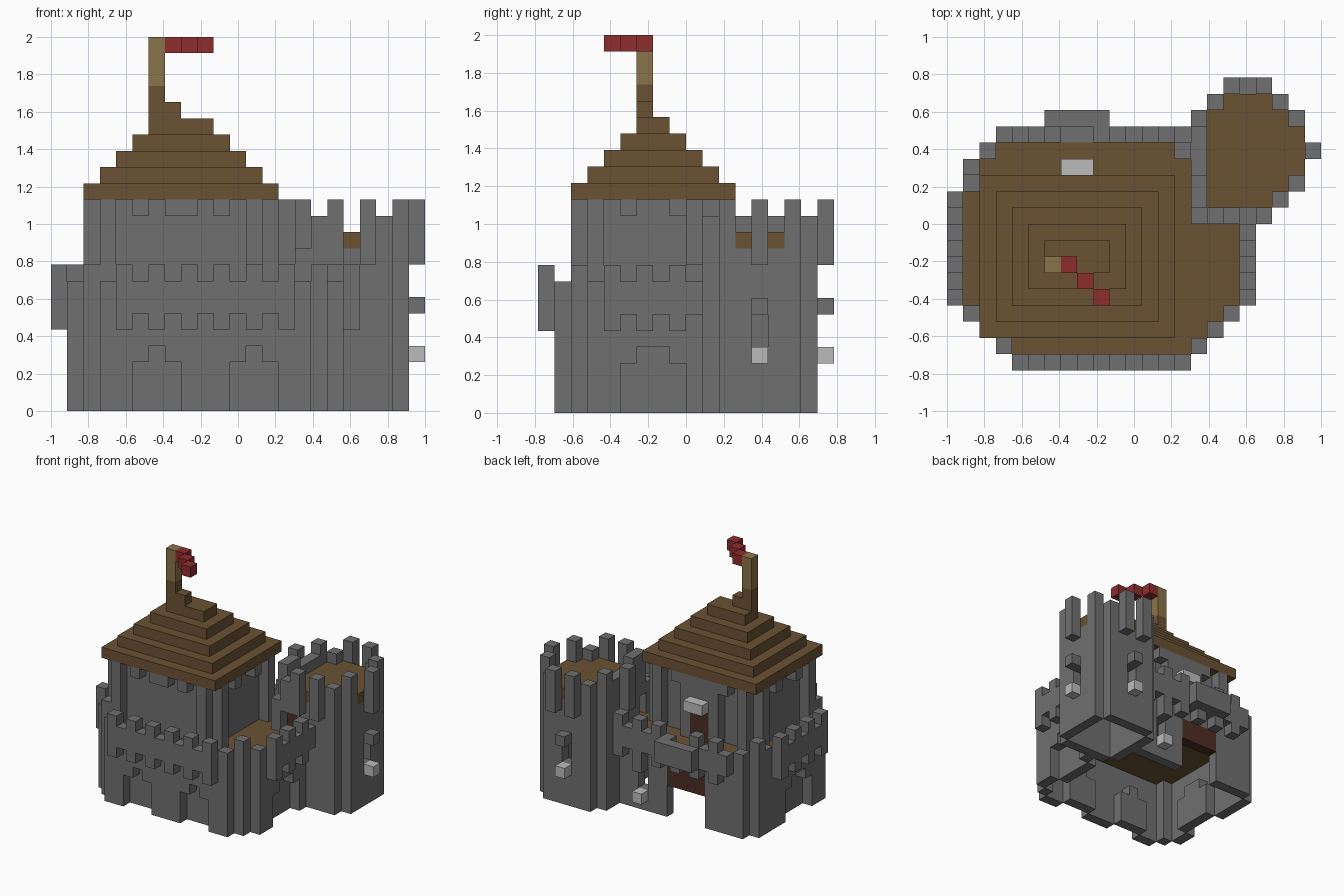
import bpy, bmesh
from mathutils import Vector

old = bpy.data.objects.get("Cube")
if old:
    bpy.data.objects.remove(old, do_unlink=True)

U = 2 / 23                      # edge of one block
OFFSET = Vector((-1, -9 * U, 0))
grid = {}                       # block -> part name


def box(part, xs, ys, zs):
    """Fill block ranges given as (first, end) or a single index."""
    spans = [range(*s) if isinstance(s, tuple) else (s,) for s in (xs, ys, zs)]
    for i in spans[0]:
        for j in spans[1]:
            for k in spans[2]:
                if part:
                    grid[i, j, k] = part
                else:
                    grid.pop((i, j, k), None)


def edge(cells):
    return {(i, j) for i, j in cells
            if not {(i + 1, j), (i - 1, j), (i, j + 1), (i, j - 1)} <= cells}


# Main castle: hollow wall with stepped corners and a timber walkway
rows = {1: (3, 16), 2: (2, 17), 13: (2, 15)}
yard = {(i, j) for j in range(1, 14) for i in range(*rows.get(j, (1, 18)))}
corners = {(3, 1), (2, 2), (1, 3), (15, 1), (16, 2), (17, 3),
           (1, 11), (1, 12), (2, 13)}
for i, j in yard:
    box("walkway", i, j, 6)
for i, j in edge(yard):
    box("castle_wall", i, j, (0, 6))


def merlon(i, j):
    return (i % 2 == 0 and j % 2 == 0) or (i, j) == (1, 12)


for i, j in corners:
    box("castle_wall", i, j, (0, 9 if merlon(i, j) else 8))

# Overhanging parapet with alternating teeth above and below
ring = [(i, 0) for i in range(4, 15)] + [(i, 14) for i in range(3, 15)]
ring += [(0, j) for j in range(4, 11)] + [(18, j) for j in range(4, 10)]
for i, j in ring:
    box("parapet", i, j, (5, 9) if merlon(i, j) else (6, 8))

# Shallow arched niches in the front and side walls
for i in (5, 11):
    for xs, zs in (((i, i + 3), (0, 3)), (i + 1, 3)):
        box(None, xs, 1, zs)
        box("castle_wall", xs, 2, zs)
for x, inner in ((17, 16), (1, 2)):
    for ys, zs in (((5, 9), (0, 3)), ((6, 8), 3)):
        box(None, x, ys, zs)
        box("castle_wall", inner, ys, zs)

# Rear gate with raised timber gate and projecting gatehouse
box(None, (6, 10), 13, (0, 5))
box("gate", (6, 10), 13, (3, 5))
box("gatehouse", (6, 10), 15, (6, 8))
box(None, (7, 9), 14, (7, 9))

# Rear wall window with pale sill
box(None, 12, 13, (2, 4))
box("window_sill", 12, 14, 1)
box("window_hood", 12, 14, 4)

# Round corner tower
CX, CY = 18, 13
tower = {(CX + a, CY + b) for a in range(-3, 4) for b in range(-3, 4)
         if abs(a * b) < 9}
for i, j in tower:
    box(None, i, j, (0, 10))
    box("tower_floor", i, j, 10)
for i, j in edge(tower):
    box("tower_wall", i, j, (0, 10))
for s in (-1, 1):
    for t in (-1, 1):
        box("tower_wall", CX + 3 * s, CY + 2 * t, (0, 13))
        if (s, t) != (-1, -1):
            box("tower_wall", CX + 2 * s, CY + 3 * t, (0, 12))
        box("tower_merlon", CX + s, CY + 4 * t, (9, 13))
    box("tower_merlon", CX + 4 * s, CY, (9, 13))
box("tower_wall", 15, (12, 15), (10, 12))
box("tower_merlon", 15, 10, (9, 13))
box("tower_merlon", 16, 9, (9, 12))
box("tower_merlon", 15, 9, (7, 10))
box("tower_door", 16, 10, (7, 9))

# Tower windows: opening, hood and pale sill on the side and the back
for x, y, ox, oy in ((21, CY, 22, CY), (CX, 16, CX, 17)):
    box(None, x, y, (4, 6))
    box("window_hood", ox, oy, 6)
    box("window_sill", ox, oy, 3)

# Keep: walls, paired corner posts and teeth under the eaves
keep = {(i, j) for i in range(3, 13) for j in range(3, 11)}
for i, j in edge(keep):
    box("keep_wall", i, j, (7, 13))
for x, px in ((3, 2), (12, 13)):
    for y, py in ((3, 2), (10, 11)):
        box("keep_post", x, py, (7, 13))
        box("keep_post", px, y, (7, 13))
for y in (2, 11):
    for i in (5, 7, 8, 10):
        box("keep_teeth", i, y, 12)
for x in (2, 13):
    for j in (5, 8):
        box("keep_teeth", x, j, 12)

# Keep doorway with pale canopy
box("keep_wall", (6, 10), 11, (7, 13))
box("keep_door", (7, 9), 11, (7, 10))
box("canopy", (7, 9), 12, 10)

# Stepped roof, flagpole and flag
for n in range(5):
    box("keep_roof", (2 + n, 14 - n), (2 + n, 12 - n), 13 + n)
box("keep_roof", (6, 8), 6, 18)
box("keep_roof", 6, 6, (18, 20))
box("flagpole", 6, 6, (20, 23))
for n in range(3):
    box("flag", 7 + n, 6 - n, 22)

# Colours
colours = {
    "stone": (0.16, 0.16, 0.16),
    "timber": (0.145, 0.085, 0.034),
    "pale_timber": (0.26, 0.175, 0.068),
    "red_cloth": (0.27, 0.025, 0.027),
    "pale_stone": (0.5, 0.5, 0.5),
    "dark_timber": (0.075, 0.027, 0.017),
}
part_colour = {
    "walkway": "timber", "tower_floor": "timber", "keep_roof": "timber",
    "flagpole": "pale_timber", "flag": "red_cloth",
    "window_sill": "pale_stone", "canopy": "pale_stone",
    "gate": "dark_timber", "keep_door": "dark_timber",
    "tower_door": "dark_timber",
}
materials = {}
for name, rgb in colours.items():
    mat = bpy.data.materials.new(name)
    mat.use_nodes = True
    mat.diffuse_color = (*rgb, 1)
    bsdf = mat.node_tree.nodes["Principled BSDF"]
    bsdf.inputs["Base Color"].default_value = (*rgb, 1)
    bsdf.inputs["Roughness"].default_value = 0.9
    materials[name] = mat


def build(part):
    """Mesh the exposed sides of one part's blocks."""
    bm = bmesh.new()
    for cell in (c for c, p in grid.items() if p == part):
        for axis in range(3):
            for side in (0, 1):
                near = list(cell)
                near[axis] += 2 * side - 1
                if tuple(near) in grid:
                    continue
                u, v = (axis + 1) % 3, (axis + 2) % 3
                verts = []
                for a, b in ((0, 0), (1, 0), (1, 1), (0, 1)):
                    p = Vector(cell)
                    p[axis] += side
                    p[u] += a
                    p[v] += b
                    verts.append(bm.verts.new(p * U + OFFSET))
                bm.faces.new(verts if side else verts[::-1])
    bmesh.ops.remove_doubles(bm, verts=bm.verts, dist=U / 100)
    bmesh.ops.dissolve_limit(bm, angle_limit=0.01, verts=bm.verts,
                             edges=bm.edges)
    mesh = bpy.data.meshes.new(part)
    bm.to_mesh(mesh)
    bm.free()
    mesh.materials.append(materials[part_colour.get(part, "stone")])
    bpy.context.collection.objects.link(bpy.data.objects.new(part, mesh))


for part in sorted(set(grid.values())):
    build(part)
